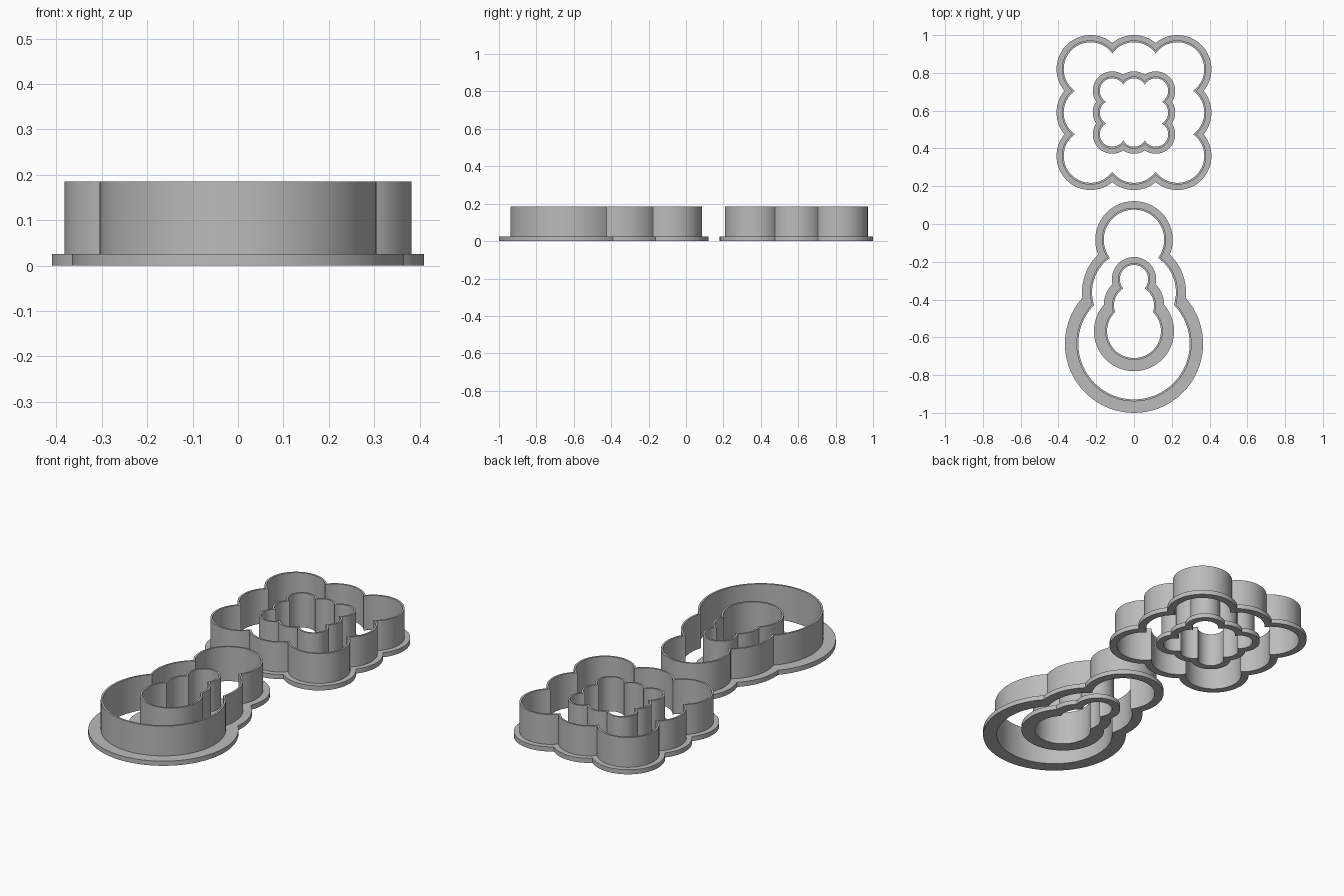
import bpy, bmesh, math
from mathutils import Vector

cube = bpy.data.objects.get("Cube")
if cube:
    bpy.data.objects.remove(cube, do_unlink=True)

RIM_TOP, WALL_TOP, WALL = 0.025, 0.185, 0.01
ARC_STEPS = 48

grey = bpy.data.materials.new("plain grey")
grey.use_nodes = True
colour = (0.5, 0.5, 0.5, 1)
grey.diffuse_color = colour
grey.node_tree.nodes["Principled BSDF"].inputs["Base Color"].default_value = colour


def crossing(a, ra, b, rb):
    """Point where two circles cross, on the right-hand side going from a to b."""
    d = b - a
    along = (d.length_squared + ra * ra - rb * rb) / (2 * d.length)
    side = math.sqrt(max(ra * ra - along * along, 0))
    u = d.normalized()
    return a + u * along + Vector((u.y, -u.x)) * side


def scalloped_outline(circles):
    """Counter-clockwise outer boundary of a ring of overlapping circles."""
    points = []
    n = len(circles)
    for i, (c, r) in enumerate(circles):
        start = crossing(*circles[i - 1], c, r) - c
        end = crossing(c, r, *circles[(i + 1) % n]) - c
        a0 = math.atan2(start.y, start.x)
        sweep = (math.atan2(end.y, end.x) - a0) % math.tau
        for k in range(ARC_STEPS):
            a = a0 + sweep * k / ARC_STEPS
            points.append(c + Vector((math.cos(a), math.sin(a))) * r)
    return points


def cutter(name, lobes):
    """Thin wall with a flat rim; lobes are (centre, wall radius, rim radius)."""
    inner = scalloped_outline([(c, w - WALL) for c, w, f in lobes])
    wall = scalloped_outline([(c, w) for c, w, f in lobes])
    rim = scalloped_outline([(c, f) for c, w, f in lobes])
    section = [(inner, 0), (rim, 0), (rim, RIM_TOP),
               (wall, RIM_TOP), (wall, WALL_TOP), (inner, WALL_TOP)]
    bm = bmesh.new()
    loops = [[bm.verts.new((p.x, p.y, z)) for p in outline] for outline, z in section]
    count = len(inner)
    for i, low in enumerate(loops):
        high = loops[(i + 1) % len(loops)]
        for k in range(count):
            m = (k + 1) % count
            bm.faces.new((low[k], low[m], high[m], high[k]))
    bmesh.ops.recalc_face_normals(bm, faces=bm.faces)
    mesh = bpy.data.meshes.new(name)
    bm.to_mesh(mesh)
    bm.free()
    mesh.materials.append(grey)
    obj = bpy.data.objects.new(name, mesh)
    bpy.context.collection.objects.link(obj)
    bpy.ops.object.select_all(action='DESELECT')
    obj.select_set(True)
    bpy.context.view_layer.objects.active = obj
    bpy.ops.object.shade_smooth_by_angle(angle=math.radians(30))


def square_lobes(spacing, wall, rim):
    """Eight equal lobes around a square, counter-clockwise."""
    steps = [(-1, -1), (0, -1), (1, -1), (1, 0), (1, 1), (0, 1), (-1, 1), (-1, 0)]
    return [(Vector((x * spacing, 0.59 + y * spacing)), wall, rim) for x, y in steps]


def stacked_lobes(base_y, scale, rims):
    """Three shrinking lobes in a row, visited up one side and down the other."""
    stack = [(0, 0.305), (0.273, 0.232), (0.55, 0.17)]
    lobes = [(Vector((0, base_y + y * scale)), r * scale, rim)
             for (y, r), rim in zip(stack, rims)]
    return lobes + [lobes[1]]


# Square flower cutters
cutter("large_square_cutter", square_lobes(0.23, 0.152, 0.18))
cutter("small_square_cutter", square_lobes(0.115, 0.076, 0.103))

# Three-ball cutters
cutter("large_stacked_cutter", stacked_lobes(-0.634, 1, (0.366, 0.275, 0.205)))
cutter("small_stacked_cutter", stacked_lobes(-0.567, 0.5, (0.212, 0.16, 0.117)))
